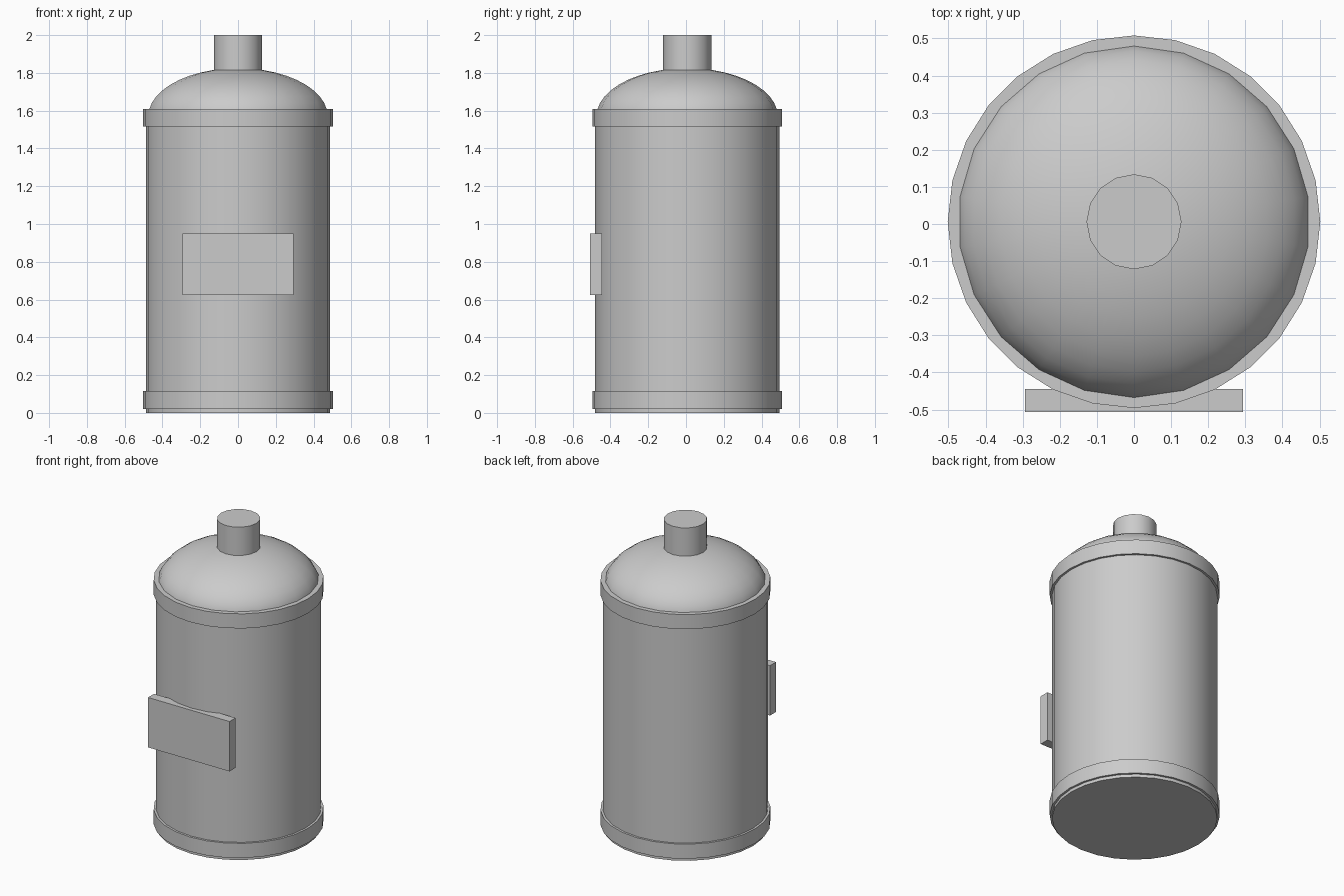
import bpy
import bmesh
import math
from mathutils import Matrix

if "Cube" in bpy.data.objects:
    bpy.data.objects.remove(bpy.data.objects["Cube"])

AXIS_Y = 0.006  # the label plate pushes the tank axis slightly back

grey = bpy.data.materials.new("light grey metal")
grey.use_nodes = True
grey.diffuse_color = (0.6, 0.6, 0.6, 1)
grey.node_tree.nodes["Principled BSDF"].inputs["Base Color"].default_value = (0.6, 0.6, 0.6, 1)


def finish(name, bm, smooth=True):
    mesh = bpy.data.meshes.new(name)
    bm.to_mesh(mesh)
    bm.free()
    mesh.materials.append(grey)
    obj = bpy.data.objects.new(name, mesh)
    bpy.context.collection.objects.link(obj)
    if smooth:
        bpy.ops.object.select_all(action='DESELECT')
        obj.select_set(True)
        bpy.context.view_layer.objects.active = obj
        bpy.ops.object.shade_smooth_by_angle(angle=math.radians(35))
    return obj


def cylinder(name, radius, bottom, top, sides):
    """Upright capped cylinder with a corner on the +x axis."""
    bm = bmesh.new()
    place = Matrix.Translation((0, AXIS_Y, (bottom + top) / 2)) @ Matrix.Rotation(math.pi / 2, 4, 'Z')
    bmesh.ops.create_cone(bm, cap_ends=True, segments=sides, radius1=radius,
                          radius2=radius, depth=top - bottom, matrix=place)
    return finish(name, bm)


# Tank barrel, its two bands and the neck
cylinder("tank_body", 0.488, 0, 1.58, 28)
cylinder("lower_band", 0.502, 0.02, 0.115, 28)
cylinder("upper_band", 0.502, 1.515, 1.61, 28)
cylinder("neck", 0.128, 1.78, 2, 16)

# Domed shoulder: upper half of a flattened sphere
bm = bmesh.new()
bmesh.ops.create_uvsphere(bm, u_segments=22, v_segments=22, radius=1)
low = [v for v in bm.verts if v.co.z < -0.01]
bmesh.ops.delete(bm, geom=low, context='VERTS')
bmesh.ops.transform(bm, verts=bm.verts, matrix=Matrix.Translation((0, AXIS_Y, 1.57))
                    @ Matrix.Diagonal((0.48, 0.48, 0.255, 1)))
finish("dome", bm)

# Label plate on the front
bm = bmesh.new()
bmesh.ops.create_cube(bm, size=1, matrix=Matrix.Translation((0, -0.476, 0.787))
                      @ Matrix.Diagonal((0.587, 0.062, 0.325, 1)))
finish("label_plate", bm, smooth=False)
